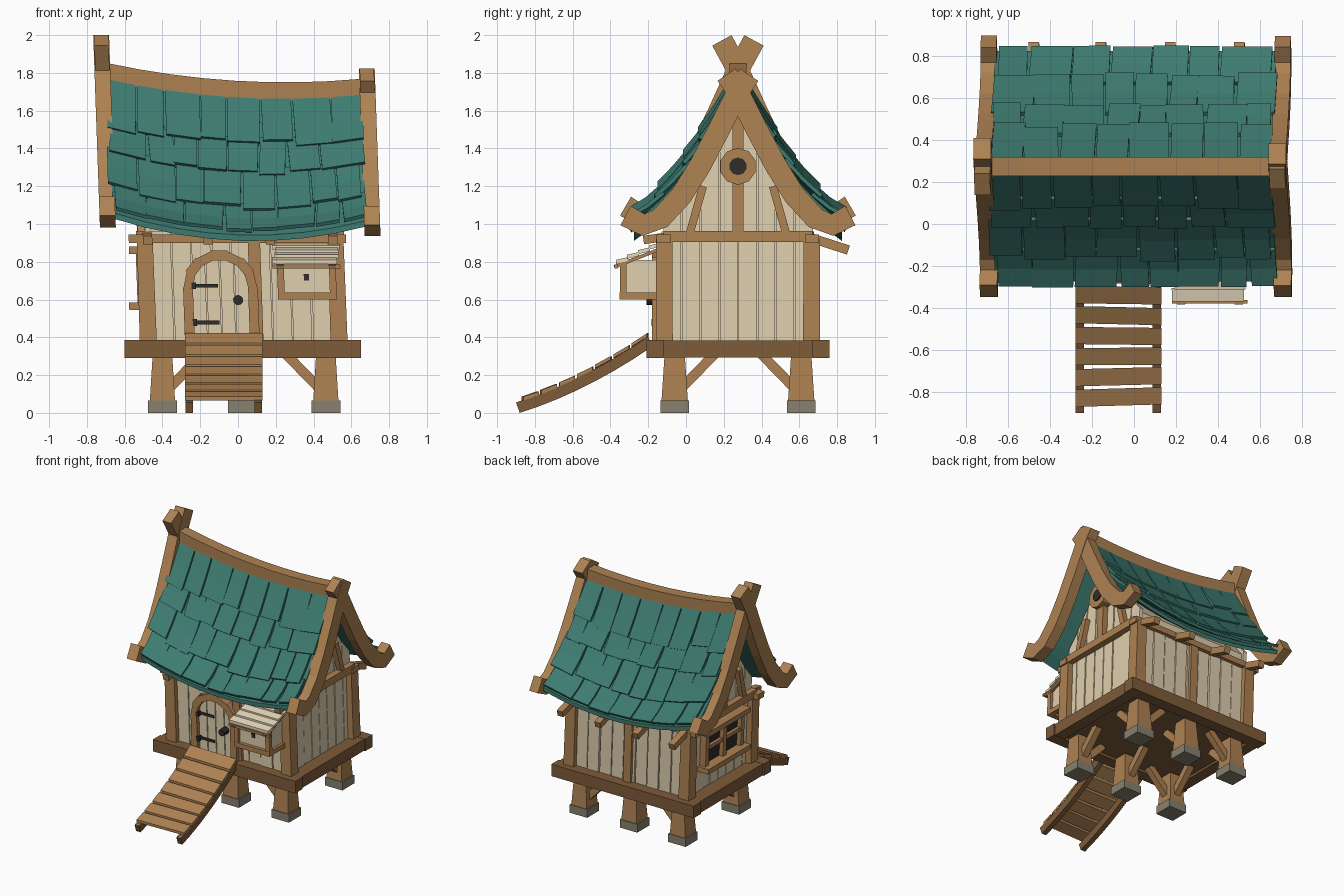
import bpy, bmesh, random
from math import sin, cos, pi, sqrt
from mathutils import Vector

random.seed(4)
if "Cube" in bpy.data.objects:
    bpy.data.objects.remove(bpy.data.objects["Cube"])

COLOURS = {
    "roof teal": (0.047, 0.198, 0.163),
    "warm wood": (0.42, 0.222, 0.085),
    "dark wood": (0.21, 0.106, 0.042),
    "cream plank": (0.74, 0.62, 0.42),
    "pale plank": (0.9, 0.77, 0.56),
    "grey stone": (0.25, 0.22, 0.165),
    "dark iron": (0.03, 0.025, 0.022),
}
mats = {}
for label, rgb in COLOURS.items():
    m = bpy.data.materials.new(label)
    m.use_nodes = True
    m.diffuse_color = (*rgb, 1)
    m.node_tree.nodes["Principled BSDF"].inputs["Base Color"].default_value = (*rgb, 1)
    mats[label] = m
TEAL, WOOD, DARK, CREAM, PALE, STONE, IRON = COLOURS

parts = {}
MID_Y, FLOOR, LEAN = 0.275, 0.385, 0.035


def loft(name, mat, loops):
    """Add a closed solid that joins matching loops of points."""
    bm = parts.setdefault(name, (mat, bmesh.new()))[1]
    rings = [[bm.verts.new(p) for p in loop] for loop in loops]
    n = len(rings[0])
    for a, b in zip(rings, rings[1:]):
        for i in range(n):
            j = (i + 1) % n
            bm.faces.new((a[i], a[j], b[j], b[i]))
    bm.faces.new(rings[0][::-1])
    bm.faces.new(rings[-1])


def rect(x, y, z, hx, hy):
    return [(x - hx, y - hy, z), (x + hx, y - hy, z), (x + hx, y + hy, z), (x - hx, y + hy, z)]


def box(name, mat, x0, x1, y0, y1, z0, z1):
    x, y, hx, hy = (x0 + x1) / 2, (y0 + y1) / 2, (x1 - x0) / 2, (y1 - y0) / 2
    loft(name, mat, [rect(x, y, z0, hx, hy), rect(x, y, z1, hx, hy)])


def beam(name, mat, p, q, w, h):
    p, q = Vector(p), Vector(q)
    side = (q - p).cross(Vector((0, 0, 1))).normalized()
    up = side.cross(q - p).normalized()
    corners = [side * a * w / 2 + up * b * h / 2 for a, b in ((-1, -1), (1, -1), (1, 1), (-1, 1))]
    loft(name, mat, [[p + c for c in corners], [q + c for c in corners]])


def prism_x(name, mat, yz, x0, x1):
    loft(name, mat, [[(x, y, z) for y, z in yz] for x in (x0, x1)])


def prism_y(name, mat, xz, y0, y1):
    loft(name, mat, [[(x, y, z) for x, z in xz] for y in (y0, y1)])


def circle(cx, cz, r, n):
    return [(cx + r * cos(2 * pi * (i + .5) / n), cz + r * sin(2 * pi * (i + .5) / n)) for i in range(n)]


# Sagging roof surface, d is the distance from the ridge
def ridge_z(x):
    return 1.75 + 0.115 * (x - 0.3) ** 2


def surf(x, d):
    low = 0.918 + 0.22 * (x - 0.1) ** 2
    return low + (ridge_z(x) - .05 - low) * max(0, 1 - d / 0.62) ** 1.55


def roof_point(x, d, side, lift):
    s = (surf(x, d + 0.01) - surf(x, d - 0.01)) / 0.02
    k = lift / sqrt(1 + s * s)
    return (x, MID_Y + side * (d - s * k), surf(x, d) + k)


# Legs, stone feet and braces
for x, inward in ((-0.40, 1), (0.025, 0), (0.465, -1)):
    for y, s in ((-0.06, 1), (0.61, -1)):
        box("stone_feet", STONE, x - .077, x + .077, y - .075, y + .075, 0, 0.065)
        loft("legs", WOOD, [rect(x, y, 0.06, .067, .07), rect(x, y, 0.3, .052, .054)])
        beam("leg_braces", WOOD, (x, y + s * .04, 0.135), (x, y + s * .21, 0.31), .05, .052)
        if inward:
            beam("leg_braces", WOOD, (x + inward * .04, y, 0.135), (x + inward * .21, y, 0.31), .05, .052)

# Deck
box("floor", DARK, -.55, .6, -.15, .7, .31, .38)
for y in (-.21, .67):
    box("deck_beams", DARK, -.6, .65, y, y + .09, .29, FLOOR)
for x in (-.59, .55):
    box("deck_beams", DARK, x, x + .09, -.2, .75, .292, FLOOR - .002)

# Walls: solid core under the roof, faced with planks
steps = [i * 0.38 / 6 for i in range(7)]
outline = [(MID_Y - d, surf(.2, d) - .07) for d in steps[::-1]] + [(MID_Y + d, surf(.2, d) - .07) for d in steps[1:]]
prism_x("wall_core", CREAM, [(MID_Y - .38, .37)] + outline + [(MID_Y + .38, .37)], -.455, .515)


def planks(lo, hi, n):
    w = (hi - lo) / n
    for i in range(n):
        yield lo + i * w + random.uniform(.002, .006), lo + (i + 1) * w - .003, random.uniform(0, .008)


for a, b, j in planks(-.44, .5, 9):
    box("front_planks", CREAM, a, b, -.122 - j, -.1, .38, .96)
for a, b, j in planks(-.44, .5, 9):
    box("back_planks", CREAM, a, b, .65, .672 + j, .38, .96)
for a, b, j in planks(MID_Y - .4, MID_Y + .4, 8):
    za, zb = (surf(.5, abs(t - MID_Y)) - .06 for t in (a, b))
    face = [(a, .38), (b, .38), (b, zb), (a, za)]
    prism_x("right_planks", CREAM, face, .5, .528 + j)
    prism_x("left_planks", CREAM, face, -.468 - j, -.44)

# Posts and top beams
for x in (-.475, .535):
    for y in (-.115, .665):
        loft("corner_posts", WOOD, [rect(x, y, .38, .045, .045), rect(x, y, .92, .042, .043)])
    box("top_beams", WOOD, x - .045, x + .045, -.12, .67, .905, .963)
box("mid_posts", WOOD, .07, .135, -.15, -.1, .38, .93)
box("mid_posts", WOOD, 0, .065, .65, .7, .38, .93)
for y in (-.155, .63):
    box("top_beams", WOOD, -.56, .59, y, y + .075, .9, .945)

# Rafter tails under the eaves, kept short above the door
for x in (-.46, -.14, .19, .52):
    beam("rafters", WOOD, (x, MID_Y + .36, .935), (x, MID_Y + .585, .862), .05, .05)
    beam("rafters", WOOD, (x, MID_Y - .36, .935), (x, MID_Y - .5, .915), .05, .045)

# Gable framing with a round vent on both ends
for s in (-1, 1):
    def gx(a, b):
        return sorted((.03 + s * a, .03 + s * b))
    box("gable_posts", WOOD, *gx(.49, .545), MID_Y - .03, MID_Y + .03, .96, 1.58)
    prism_x("round_vent", WOOD, circle(MID_Y, 1.305, .098, 10), *gx(.49, .575))
    prism_x("vent_hole", IRON, circle(MID_Y, 1.305, .047, 10), *gx(.5, .582))
    for t in (-1, 1):
        beam("gable_struts", WOOD, (.03 + s * .52, MID_Y + t * .255, .95),
             (.03 + s * .52, MID_Y + t * .185, 1.2), .045, .042)

# Roof deck, ridge beam and shingles
ds = [i * .55 / 8 for i in range(9)]
loops, ridge = [], []
for i in range(9):
    x = -.64 + i * 1.34 / 8
    top = [(d, -1) for d in ds[::-1]] + [(d, 1) for d in ds[1:]]
    loops.append([(x, MID_Y + s * d, surf(x, d) - .004) for d, s in top]
                 + [(x, MID_Y + s * d, surf(x, d) - .035) for d, s in top[::-1]])
    ridge.append([(x, MID_Y + a, ridge_z(x) + b) for a, b in ((-.045, -.1), (.045, -.1), (.045, 0), (-.045, 0))])
loft("roof_deck", TEAL, loops)
loft("ridge_beam", WOOD, ridge)

rows = [.03, .165, .265, .41, .553]
for side in (-1, 1):
    for r in range(4):
        x = -.645 + random.uniform(-.03, .025)
        while x < .66:
            w = random.uniform(.13, .21)
            x1 = x + w if x + w < .61 else .685 + random.uniform(-.025, .025)
            wobble = .013 if r < 3 else .004
            d0, d1 = max(.02, rows[r] - .025), rows[r + 1] + random.uniform(-wobble, wobble)
            skew, tip = random.uniform(-.012, .012), random.uniform(0, .008)
            tile = []
            for t in (0, .5, 1):
                d, lift = d0 + (d1 - d0) * t, .002 + (.014 + tip) * t
                a, b = x + .004 + skew * t, x1 - .004 + skew * t
                tile.append([roof_point(a, d, side, lift), roof_point(b, d, side, lift),
                             roof_point(b, d, side, lift + .02), roof_point(a, d, side, lift + .02)])
            loft("shingles", TEAL, tile)
            x = x1

# Curved barge boards, crossing above the ridge
curve = [(.595, 1.045), (.5, .995), (.41, 1.03), (.3, 1.15), (.2, 1.31), (.1, 1.5), (0, 1.7)]
raised = [(d, z + .045 + .1 * (z - 1)) for d, z in curve]
for x, path in ((.732, curve + [(-.06, 1.79)]), (-.668, raised + [(-.085, 1.972)])):
    for s in (-1, 1):
        board = []
        for i, (d, z) in enumerate(path):
            p, q = path[max(i - 1, 0)], path[min(i + 1, len(path) - 1)]
            t = Vector((q[0] - p[0], q[1] - p[1])).normalized() * .058
            half = .04 - .002 * s
            board.append([(x + a * half, MID_Y + s * (d + b * t.y), z - b * t.x)
                          for a, b in ((-1, -1), (1, -1), (1, 1), (-1, 1))])
        loft("barge_boards", WOOD, board)

# Arched door
DX, DZ, R = -.083, .665, .15
for i in range(4):
    a, b = DX - R + i * R / 2 + .003, DX - R + (i + 1) * R / 2 - .003
    tops = [(t, DZ + sqrt(max(0, R * R - (t - DX) ** 2))) for t in (b, (a + b) / 2, a)]
    prism_y("door", CREAM, [(a, .385), (b, .385)] + tops, -.148, -.12)
for s in (-1, 1):
    a, b = sorted((DX + s * .146, DX + s * .198))
    box("door_frame", WOOD, a, b, -.18, -.1, .385, DZ)
for i in range(7):
    a, b = pi * i / 7, pi * (i + 1) / 7
    out = .195 + .006 * (i % 2)
    prism_y("door_frame", WOOD, [(DX + r * cos(t), DZ + r * sin(t))
                                 for r, t in ((.146, a), (out, a), (out, b), (.146, b))], -.18, -.1)
for z in (.478, .673):
    box("hinges", IRON, -.23, -.095, -.156, -.14, z - .01, z + .01)
    box("hinges", IRON, -.236, -.213, -.183, -.14, z - .018, z + .018)
prism_y("door_knob", IRON, circle(0.008, .597, .027, 10), -.21, -.14)

# Serving hatch with a slatted awning
box("hatch_box", CREAM, .23, .51, -.325, -.11, .62, .81)
for x in (.22, .495):
    box("hatch_frame", WOOD, x, x + .036, -.35, -.315, .6, .81)
    box("hatch_frame", WOOD, x, x + .036, -.35, -.11, .6, .637)
    beam("hatch_frame", WOOD, (x + .018, -.13, .87), (x + .018, -.38, .772), .04, .018)
box("hatch_frame", WOOD, .22, .531, -.352, -.31, .6, .637)
box("hatch_frame", WOOD, .195, .555, -.378, -.362, .765, .785)
box("hatch_latch", IRON, .36, .387, -.331, -.32, .7, .735)
for i in range(4):
    y, z = -.338 + i * .058, .797 + i * .026 + random.uniform(-.003, .003)
    prism_x("awning_slats", PALE, [(y - .032, z - .008), (y + .032, z + .008), (y + .032, z + .028), (y - .032, z + .014)],
            .205 + random.uniform(-.01, .01), .545 + random.uniform(-.01, .01))

# Left side window
box("window_glass", IRON, -.49, -.45, .06, .49, .57, .86)
for y in (.035, .255, .475):
    box("window_frame", WOOD, -.525, -.45, y, y + .04, .56, .87)
box("window_frame", WOOD, -.515, -.45, .05, .5, .7, .73)
box("window_frame", WOOD, -.57, -.45, .01, .54, .545, .585)
box("window_frame", WOOD, -.56, -.45, .01, .54, .84, .88)


# Curved entrance ramp with treads
def ramp(y):
    t = (y + .9) / .7
    return .055 + .22 * t + .13 * t * t


for x in (-.278, .088):
    loft("ramp_stringers", DARK, [[(x + a, y + .02 * b, ramp(y) - .055 * b) for a, b in ((0, 1), (.04, 1), (.04, 0), (0, 0))]
                                  for y in [-.9 + i * .1 for i in range(8)]])
for i in range(7):
    y = -.825 + i * .097
    k, dz = random.uniform(-.006, .006), (ramp(y + .04) - ramp(y - .04)) / 2
    loft("ramp_treads", WOOD, [[(x, y + k * s + .041 * a, ramp(y) + dz * a + .02 * b)
                                for a, b in ((-1, 0), (1, 0), (1, 1), (-1, 1))] for x, s in ((-.28, -1), (.13, 1))])

# Turn every part into an object; the house leans slightly sideways
for name, (mat, bm) in parts.items():
    bmesh.ops.recalc_face_normals(bm, faces=bm.faces)
    for v in bm.verts:
        v.co.x -= LEAN * max(0, v.co.z - FLOOR)
    mesh = bpy.data.meshes.new(name)
    bm.to_mesh(mesh)
    bm.free()
    mesh.materials.append(mats[mat])
    bpy.context.scene.collection.objects.link(bpy.data.objects.new(name, mesh))
